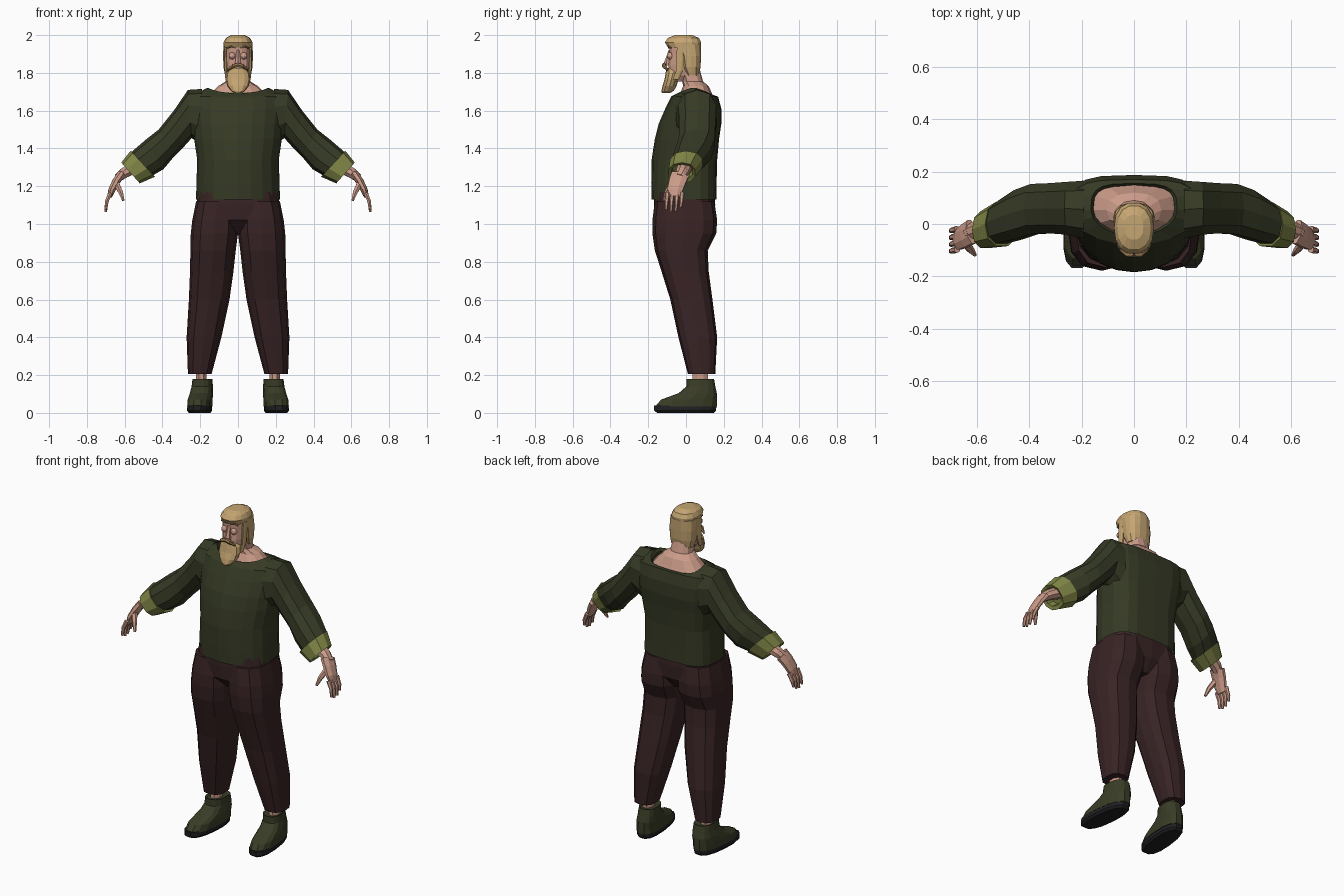
import bpy, bmesh, math
from mathutils import Vector as V


def material(name, rgb):
    m = bpy.data.materials.new(name)
    m.diffuse_color = (*rgb, 1)
    return m


SHIRT = material("dark olive cloth", (0.036, 0.042, 0.018))
CUFF = material("light olive cuff", (0.21, 0.23, 0.06))
TROUSER = material("dark maroon cloth", (0.040, 0.017, 0.018))
SKIN = material("skin", (0.60, 0.33, 0.25))
HAIR = material("blond hair", (0.56, 0.38, 0.17))
BROWN = material("brown whisker", (0.30, 0.18, 0.08))
SHOE = material("olive shoe", (0.042, 0.046, 0.020))
SOLE = material("black sole", (0.014, 0.014, 0.016))


def loft(name, rings, mat, seg=12, pf=2.0, pb=2.0, caps=(True, True), shape=None):
    """Skin superelliptic rings (centre, u, v); pf and pb set squareness at -v and +v."""
    bm = bmesh.new()
    loops = []
    for c, u, v in rings:
        loop = []
        for i in range(seg):
            a = 2 * math.pi * (i + 0.5) / seg if seg < 10 else 2 * math.pi * i / seg
            ca, sa = math.cos(a), math.sin(a)
            p = pb if sa > 0 else pf
            cu = math.copysign(abs(ca) ** (2 / p), ca)
            sv = math.copysign(abs(sa) ** (2 / p), sa)
            co = V(c) + V(u) * cu + V(v) * sv
            loop.append(bm.verts.new(shape(co) if shape else co))
        loops.append(loop)
    for a, b in zip(loops, loops[1:]):
        for i in range(seg):
            j = (i + 1) % seg
            bm.faces.new((a[i], a[j], b[j], b[i]))
    if caps[0]:
        bm.faces.new(loops[0][::-1])
    if caps[1]:
        bm.faces.new(loops[-1])
    bmesh.ops.recalc_face_normals(bm, faces=bm.faces)
    me = bpy.data.meshes.new(name)
    bm.to_mesh(me)
    bm.free()
    me.materials.append(mat)
    ob = bpy.data.objects.new(name, me)
    bpy.context.collection.objects.link(ob)
    return ob


def level(z, x0, x1, y0, y1):
    """Horizontal ring from its extents."""
    return (((x0 + x1) / 2, (y0 + y1) / 2, z), ((x1 - x0) / 2, 0, 0), (0, (y1 - y0) / 2, 0))


def centred(rows):
    return [level(z, -h, h, y0, y1) for z, h, y0, y1 in rows]


def sided(rows, s):
    return [level(z, s * a, s * b, y0, y1) for z, a, b, y0, y1 in rows]


def slanted(rows, s):
    """Rings across an arm: upper point, lower point, y centre, y half."""
    out = []
    for ux, uz, lx, lz, y, hy in rows:
        c = (s * (ux + lx) / 2, y, (uz + lz) / 2)
        out.append((c, (s * (ux - lx) / 2, 0, (uz - lz) / 2), (0, hy, 0)))
    return out


def tube(name, points, radii, mat, s=1, flat=1.0, seg=6):
    """Tapered tube along a path, widened by flat along y."""
    pts = [V((s * x, y, z)) for x, y, z in points]
    rings = []
    for i, p in enumerate(pts):
        t = (pts[min(i + 1, len(pts) - 1)] - pts[max(i - 1, 0)]).normalized()
        ref = V((0, 1, 0)) if abs(t.y) < 0.9 else V((0, 0, 1))
        u = t.cross(ref).normalized()
        v = u.cross(t).normalized()
        rings.append((p, u * radii[i], v * radii[i] * flat))
    return loft(name, rings, mat, seg)


# Shirt body, with a neckline that dips at front and back
def neckline(co):
    if co.z > 1.70:
        co.z -= 0.045 * max(0, (co.y - 0.07) / 0.09) + 0.025 * max(0, (0.02 - co.y) / 0.06)
    return co


loft("shirt_body", centred([
    (1.13, .222, -.182, .162), (1.22, .220, -.184, .162), (1.34, .216, -.182, .165),
    (1.45, .232, -.165, .175), (1.53, .24, -.145, .187), (1.61, .25, -.11, .187),
    (1.675, .245, -.078, .17), (1.72, .165, -.045, .155), (1.70, .155, -.035, .145)]),
    SHIRT, 20, 2.0, 3.4, (False, False), neckline)

# Neck and upper chest
loft("neck", centred([
    (1.655, .175, -.045, .155), (1.685, .15, -.035, .14), (1.73, .105, -.015, .12),
    (1.755, .065, -.02, .09), (1.83, .058, -.045, .07)]), SKIN, 12, 2.4, 2.4)

# Head, nose and brows
loft("head", centred([
    (1.755, .035, -.085, .02), (1.785, .055, -.092, .05), (1.84, .063, -.094, .065),
    (1.90, .065, -.088, .07), (1.96, .064, -.092, .07)]), SKIN, 14, 2.6, 2.4)
loft("nose", centred([
    (1.84, .019, -.115, -.07), (1.855, .018, -.116, -.07), (1.92, .008, -.092, -.07)]), SKIN, 6)

# Hair cap and the longer back hair
loft("hair_cap", centred([
    (1.935, .075, -.098, .08), (1.962, .076, -.114, .082), (1.985, .064, -.098, .07),
    (2.0, .036, -.06, .035)]), HAIR, 14, 2.3, 2.4)
loft("back_hair", centred([
    (1.785, .068, .005, .068), (1.83, .077, -.02, .078), (1.89, .079, -.03, .081),
    (1.95, .077, -.06, .082)]), HAIR, 14, 3.5, 2.4)

# Beard and moustache
loft("beard", centred([
    (1.825, .038, -.104, -.05), (1.80, .062, -.108, -.03), (1.765, .066, -.114, -.04),
    (1.73, .057, -.125, -.05), (1.705, .038, -.13, -.065), (1.693, .02, -.128, -.085)]),
    HAIR, 12, 2.2, 2.2)

for s, side in ((-1, "right"), (1, "left")):
    # Face details
    tube(side + "_moustache", [(0, -.115, 1.842), (.025, -.116, 1.836), (.052, -.098, 1.815)],
         (.012, .012, .005), BROWN, s)
    tube(side + "_brow", [(.012, -.09, 1.932), (.035, -.091, 1.940), (.056, -.078, 1.932)],
         (.005, .006, .004), BROWN, s)
    loft(side + "_sideburn", sided([
        (1.765, .05, .067, -.07, -.035), (1.81, .055, .073, -.055, -.015),
        (1.94, .058, .076, -.05, 0)], s), HAIR, 8)
    bpy.ops.mesh.primitive_uv_sphere_add(segments=10, ring_count=6, radius=.019,
                                         location=(s * .031, -.083, 1.89))
    eye = bpy.context.object
    eye.name = side + "_eye"
    eye.data.materials.append(SKIN)

    # Sleeve and turned-back cuff
    loft(side + "_sleeve", slanted([
        (.19, 1.715, .20, 1.42, .055, .115), (.265, 1.71, .245, 1.455, .06, .105),
        (.34, 1.60, .29, 1.405, .06, .10), (.42, 1.50, .34, 1.355, .057, .10),
        (.49, 1.445, .395, 1.29, .035, .098), (.575, 1.372, .455, 1.255, .0, .08)], s),
        SHIRT, 10, 2.3, 2.3, (False, False))
    loft(side + "_cuff", slanted([
        (.56, 1.375, .455, 1.26, .0, .075), (.568, 1.388, .44, 1.25, .0, .088),
        (.618, 1.325, .52, 1.215, -.022, .073), (.60, 1.315, .53, 1.235, -.02, .058),
        (.565, 1.34, .50, 1.26, -.015, .055)], s), CUFF, 10, 2.3, 2.3, (False, True))

    # Forearm, palm, fingers and thumb
    tube(side + "_forearm", [(.53, -.005, 1.31), (.60, -.02, 1.272), (.635, -.035, 1.245)],
         (.036, .03, .024), SKIN, s, 1.15, 8)
    tube(side + "_palm", [(.62, -.03, 1.262), (.645, -.045, 1.225), (.668, -.058, 1.18),
                          (.68, -.06, 1.145)], (.023, .022, .02, .014), SKIN, s, 2.2, 8)
    for i, drop in enumerate((.0, -.012, -.008, .012)):
        y = -.098 + .026 * i
        tube(f"{side}_finger_{i + 1}",
             [(.675, y, 1.165), (.695, y - .004, 1.12), (.70, y - .008, 1.075 + drop)],
             (.013, .011, .007), SKIN, s)
    tube(side + "_thumb", [(.645, -.07, 1.215), (.622, -.10, 1.17), (.607, -.118, 1.125)],
         (.018, .014, .007), SKIN, s)

    # Trouser leg, ankle and shoe
    loft(side + "_trouser_leg", sided([
        (1.12, .0, .222, -.165, .15), (1.02, .0, .242, -.178, .165), (.95, .0, .25, -.178, .16),
        (.86, .012, .252, -.165, .115), (.75, .024, .254, -.13, .12), (.60, .045, .26, -.083, .14),
        (.40, .088, .272, -.04, .165), (.205, .14, .265, .01, .155)], s),
        TROUSER, 12, 2.6, 2.6)
    loft(side + "_ankle", sided([
        (.15, .165, .225, .03, .12), (.23, .165, .225, .03, .12)], s), SKIN, 8)

    def toe_out(co, s=s):
        return V((co.x + s * .09 * (.03 - co.y), co.y, co.z))

    loft(side + "_sole", sided([
        (.0, .145, .255, -.155, .15), (.012, .136, .264, -.172, .162),
        (.04, .138, .262, -.172, .165)], s), SOLE, 14, 2.5, 2.5, shape=toe_out)
    loft(side + "_shoe", sided([
        (.034, .134, .264, -.166, .167), (.07, .135, .263, -.135, .167),
        (.105, .135, .258, -.04, .165), (.14, .137, .25, .0, .157),
        (.18, .14, .245, .0, .15), (.172, .152, .235, .012, .138)], s),
        SHOE, 14, 2.5, 2.5, shape=toe_out)

# Trouser seat joining both legs
loft("trouser_seat", centred([
    (.95, .06, -.10, .10), (1.02, .225, -.165, .15), (1.10, .222, -.17, .155),
    (1.17, .21, -.168, .15)]), TROUSER, 16, 2.6, 3.0)
